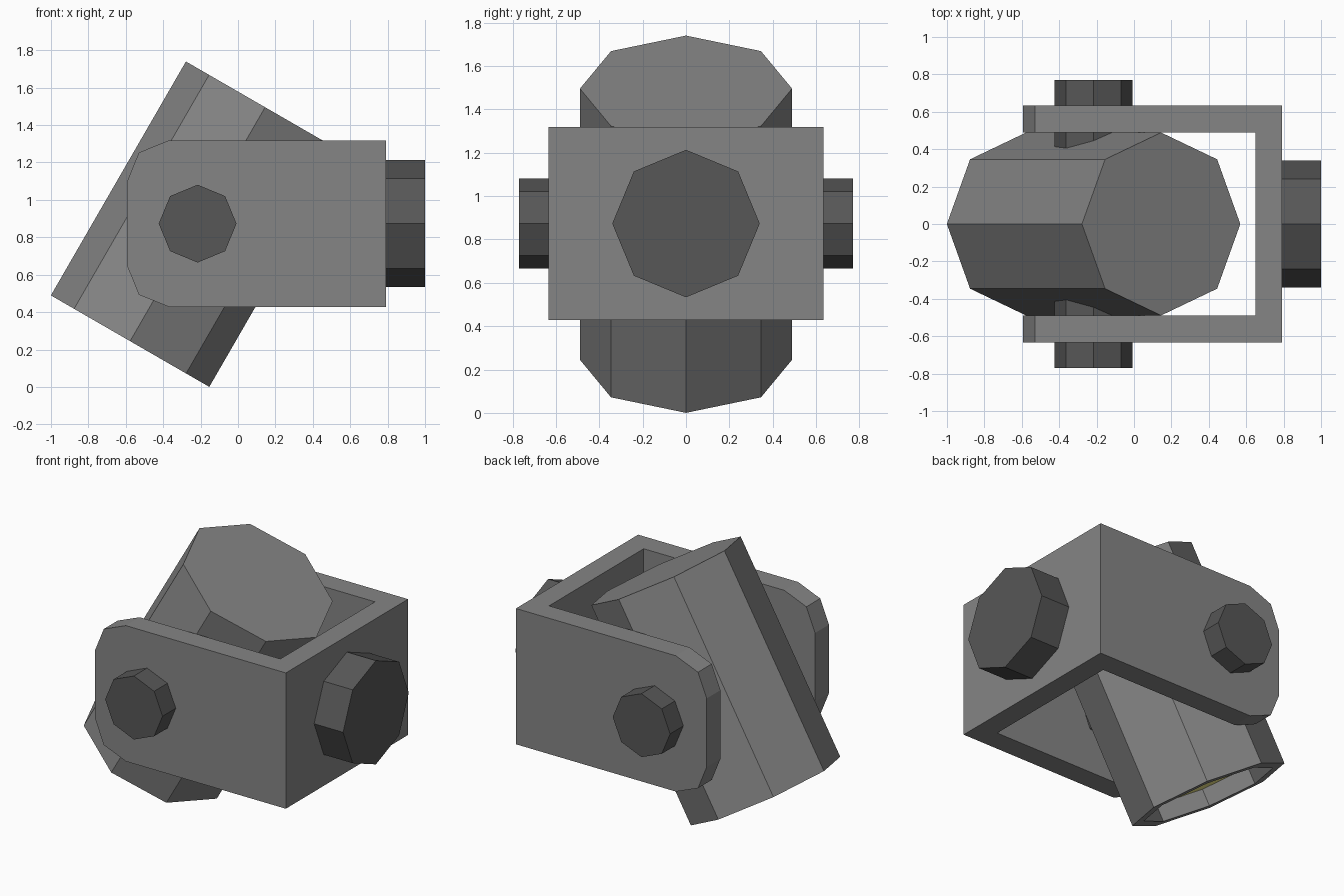
import bpy, bmesh
from math import pi, radians
from mathutils import Matrix, Vector

if "Cube" in bpy.data.objects:
    bpy.data.objects.remove(bpy.data.objects["Cube"])

PIVOT = Vector((-0.216, 0, 0.87))
LAMP_LENGTH = 1.444
RECESS = 0.108


def material(name, r, g, b):
    mat = bpy.data.materials.new(name)
    mat.diffuse_color = (r, g, b, 1)
    mat.use_nodes = True
    mat.node_tree.nodes["Principled BSDF"].inputs["Base Color"].default_value = mat.diffuse_color
    return mat


grey = material("body_grey", 0.235, 0.235, 0.235)
dark = material("fitting_dark_grey", 0.095, 0.095, 0.095)
yellow = material("lens_yellow", 0.85, 0.8, 0.25)


def finish(name, bm, mats, matrix=Matrix()):
    bm.transform(matrix)
    bmesh.ops.recalc_face_normals(bm, faces=bm.faces)
    mesh = bpy.data.meshes.new(name)
    bm.to_mesh(mesh)
    bm.free()
    for mat in mats:
        mesh.materials.append(mat)
    obj = bpy.data.objects.new(name, mesh)
    bpy.context.collection.objects.link(obj)
    return obj


def octagon_prism(radius, depth):
    bm = bmesh.new()
    bmesh.ops.create_cone(bm, cap_ends=True, segments=8, radius1=radius,
                          radius2=radius, depth=depth)
    return bm


def extruded_plate(name, profile, y0, y1):
    # x-z profile extruded along y
    bm = bmesh.new()
    face = bm.faces.new([bm.verts.new((x, y0, z)) for x, z in profile])
    new = bmesh.ops.extrude_face_region(bm, geom=[face])["geom"]
    bmesh.ops.translate(bm, vec=(0, y1 - y0, 0),
                        verts=[v for v in new if isinstance(v, bmesh.types.BMVert)])
    return finish(name, bm, [grey])


# Tilted lamp housing; the floor of its recessed lower end is the lens
bm = octagon_prism(0.489, LAMP_LENGTH)
mouth = min(bm.faces, key=lambda f: f.calc_center_median().z)
bmesh.ops.inset_region(bm, faces=[mouth], thickness=0.073)
lens = bmesh.ops.extrude_discrete_faces(bm, faces=[mouth])["faces"][0]
bmesh.ops.translate(bm, vec=(0, 0, RECESS), verts=lens.verts)
lens.material_index = 1
finish("lamp_housing", bm, [grey, yellow],
       Matrix.Translation(PIVOT) @ Matrix.Rotation(radians(30), 4, 'Y'))

# U-shaped bracket with chamfered arm ends, hollowed by a box
arm = [(0.79, 0.428), (0.79, 1.318), (-0.37, 1.318), (-0.53, 1.253),
       (-0.593, 1.098), (-0.593, 0.648), (-0.53, 0.493), (-0.37, 0.428)]
bracket = extruded_plate("bracket", arm, -0.633, 0.633)
gap = [(-0.9, 0.2), (0.65, 0.2), (0.65, 1.6), (-0.9, 1.6)]
cutter = extruded_plate("bracket_cutter", gap, -0.49, 0.49)
cutter.hide_render = True
cutter.hide_viewport = True
cut = bracket.modifiers.new("gap", 'BOOLEAN')
cut.operation = 'DIFFERENCE'
cut.solver = 'EXACT'
cut.object = cutter

# Pivot bolts through both arms
for side, label in ((-1, "front"), (1, "back")):
    finish("pivot_bolt_" + label, octagon_prism(0.208, 0.4), [dark],
           Matrix.Translation(PIVOT + Vector((0, side * 0.57, 0.003)))
           @ Matrix.Rotation(pi / 2, 4, 'X'))

# Mounting boss behind the bracket
finish("mount_boss", octagon_prism(0.34, 0.21), [dark],
       Matrix.Translation((0.895, 0, 0.873)) @ Matrix.Rotation(pi / 2, 4, 'Y'))
